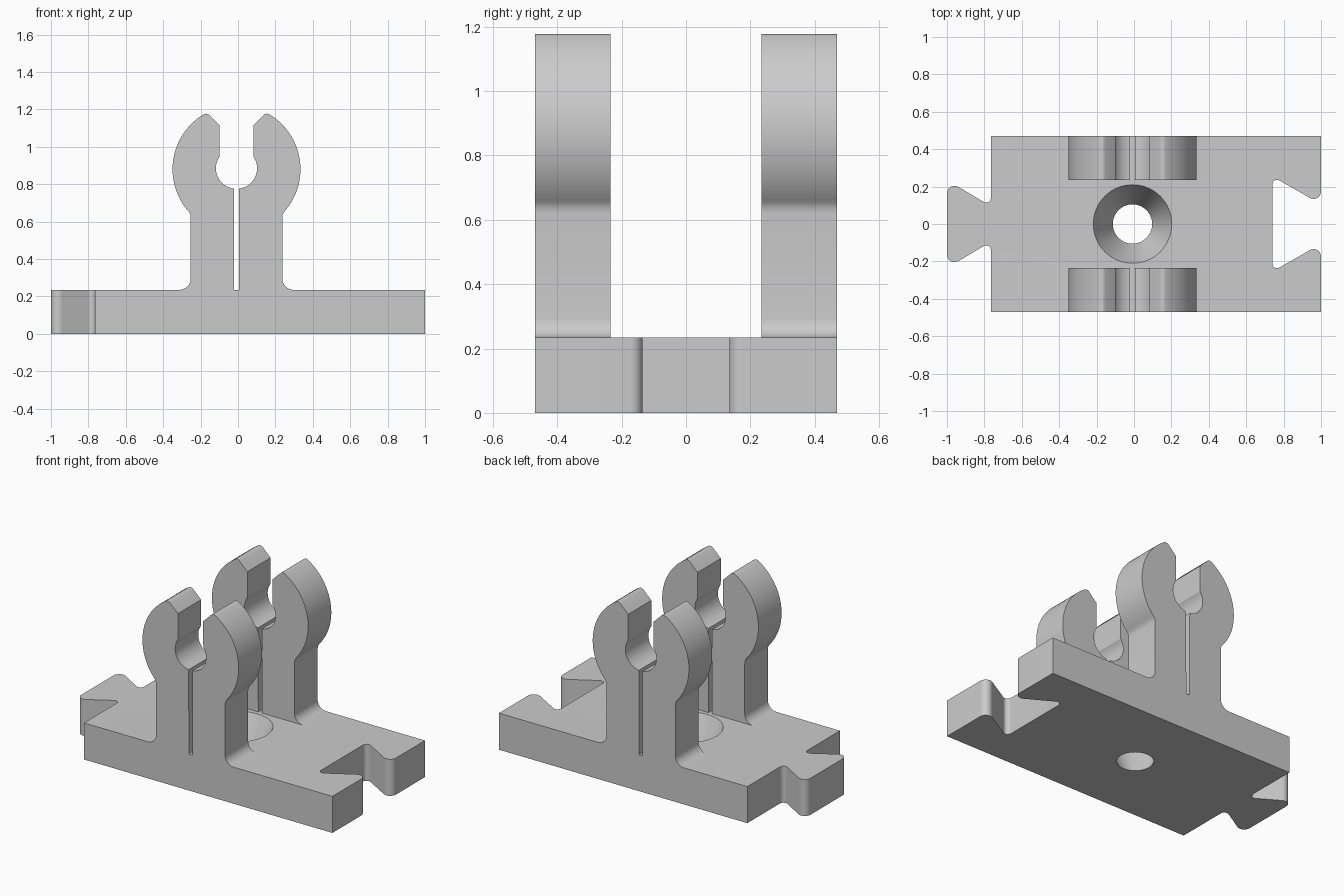
import bpy, bmesh
from math import cos, sin, radians
from mathutils import Vector

cube = bpy.data.objects.get("Cube")
if cube:
    bpy.data.objects.remove(cube, do_unlink=True)

GREY = (0.6, 0.6, 0.6, 1)
mat = bpy.data.materials.new("plain grey")
mat.use_nodes = True
mat.diffuse_color = GREY
mat.node_tree.nodes["Principled BSDF"].inputs["Base Color"].default_value = GREY

BASE_TOP, HALF_DEPTH, CLIP_INNER, CENTRE = 0.235, 0.47, 0.235, -0.008


def arc(cx, cy, r, start, end, steps):
    """Points on a circle between two angles in degrees."""
    angles = [radians(start + (end - start) * i / steps) for i in range(steps + 1)]
    return [(cx + r * cos(a), cy + r * sin(a)) for a in angles]


def rounded(corners, steps=10):
    """Outline from (x, y, radius) corners, each rounded to its radius."""
    out = []
    for i, (x, y, r) in enumerate(corners):
        p = Vector((x, y))
        if r == 0:
            out.append((x, y))
            continue
        a = (Vector(corners[i - 1][:2]) - p).normalized()
        b = (Vector(corners[(i + 1) % len(corners)][:2]) - p).normalized()
        half = a.angle(b) / 2
        centre = p + (a + b).normalized() * (r / sin(half))
        tangent = r * cos(half) / sin(half)
        start = (p + a * tangent - centre).normalized()
        end = (p + b * tangent - centre).normalized()
        for k in range(steps + 1):
            out.append(tuple(centre + start.slerp(end, k / steps) * r))
    return out


def solid(name, points, offset):
    """Extrude a flat outline of 3D points along an offset."""
    bm = bmesh.new()
    face = bm.faces.new([bm.verts.new(p) for p in points])
    ext = bmesh.ops.extrude_face_region(bm, geom=[face], use_keep_orig=True)
    verts = [v for v in ext["geom"] if isinstance(v, bmesh.types.BMVert)]
    bmesh.ops.translate(bm, verts=verts, vec=offset)
    return finish(name, bm)


def finish(name, bm):
    """Turn a bmesh into a grey object."""
    bmesh.ops.recalc_face_normals(bm, faces=bm.faces)
    mesh = bpy.data.meshes.new(name)
    bm.to_mesh(mesh)
    bm.free()
    mesh.materials.append(mat)
    obj = bpy.data.objects.new(name, mesh)
    bpy.context.collection.objects.link(obj)
    return obj


def combine(target, other, operation):
    """Apply a boolean and remove the second object."""
    mod = target.modifiers.new(operation, "BOOLEAN")
    mod.operation, mod.object, mod.solver = operation, other, "EXACT"
    bpy.context.view_layer.objects.active = target
    bpy.ops.object.modifier_apply(modifier=mod.name)
    bpy.data.objects.remove(other, do_unlink=True)


def mirror(corners):
    return [(x, -y, r) for x, y, r in reversed(corners)]


# Base plate: dovetail tongue at -x, matching socket at +x
upper = [(1, HALF_DEPTH, 0), (-0.765, HALF_DEPTH, 0),
         (-0.765, 0.095, 0.025), (-1, 0.235, 0.04)]
socket = [(0.74, 0.255, 0.025), (1, 0.105, 0.04)]
outline = rounded(upper + mirror(upper) + mirror(socket) + socket)
base = solid("clip_base", [(x, y, 0) for x, y in outline], (0, 0, BASE_TOP))

# Half of the clip outline: foot fillet, neck, jaw, tip, seat, slit
half = [(0.305, 0.1)]
half += arc(0.305, BASE_TOP + 0.06, 0.06, 270, 180, 10)
half += [(0.245, 0.62), (0.247, 0.637)]
half += arc(0, 0.88, 0.342, -42, 58, 40)
half += [(0.172, 1.175), (0.163, 1.177), (0.154, 1.175), (0.147, 1.171), (0.09, 1.115)]
half += arc(0, 0.885, 0.11, 35, -83, 28)
half += [(0.0125, BASE_TOP)]
clip = half + [(-x, z) for x, z in reversed(half)]

# Front and back clips, fused to the base
for name, y in (("front_clip", -HALF_DEPTH), ("back_clip", CLIP_INNER)):
    part = solid(name, [(x + CENTRE, y, z) for x, z in clip],
                 (0, HALF_DEPTH - CLIP_INNER, 0))
    combine(base, part, "UNION")

# Countersunk screw hole, tapering through the base
bm = bmesh.new()
rim, r_low, r_top = 0.05, 0.105, 0.21
slope = (r_top - r_low) / BASE_TOP * rim
bmesh.ops.create_cone(bm, cap_ends=True, segments=64, radius1=r_low - slope,
                      radius2=r_top + slope, depth=BASE_TOP + 2 * rim)
bmesh.ops.translate(bm, verts=bm.verts, vec=(CENTRE, 0, BASE_TOP / 2))
cutter = finish("screw_hole_cutter", bm)
cutter.hide_render = True
combine(base, cutter, "DIFFERENCE")

# Merge coplanar faces and smooth the curved ones
bm = bmesh.new()
bm.from_mesh(base.data)
bmesh.ops.remove_doubles(bm, verts=bm.verts, dist=0.0002)
bmesh.ops.dissolve_limit(bm, angle_limit=radians(0.5), verts=bm.verts, edges=bm.edges)
bm.to_mesh(base.data)
bm.free()
bpy.ops.object.select_all(action="DESELECT")
base.select_set(True)
bpy.context.view_layer.objects.active = base
bpy.ops.object.shade_smooth_by_angle(angle=radians(30))
